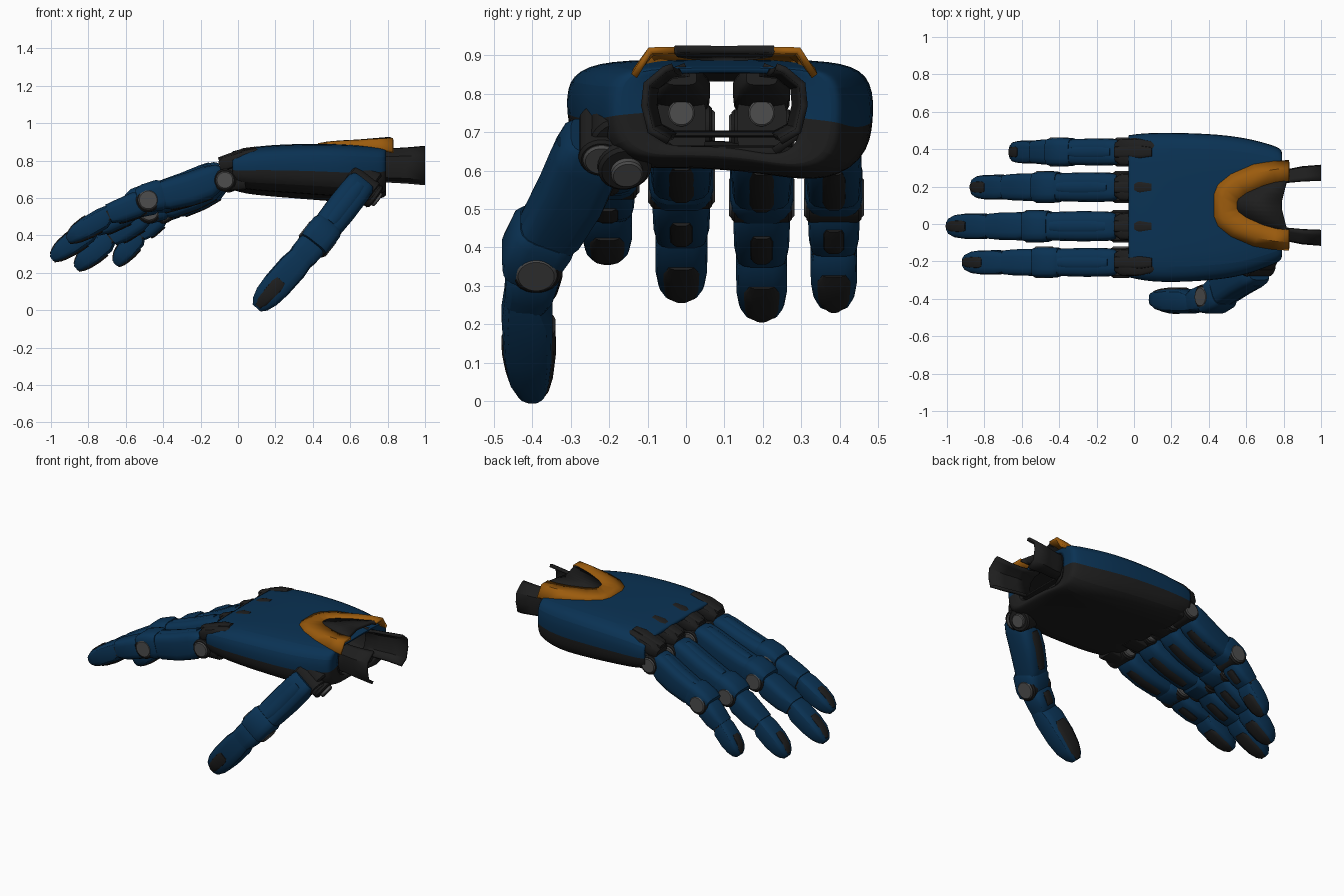
import bpy, bmesh, math
from mathutils import Vector as V

if "Cube" in bpy.data.objects:
    bpy.data.objects.remove(bpy.data.objects["Cube"])


def material(name, rgb):
    m = bpy.data.materials.new(name)
    m.diffuse_color = (*rgb, 1)
    m.use_nodes = True
    m.node_tree.nodes["Principled BSDF"].inputs["Base Color"].default_value = m.diffuse_color
    return m


BLUE = material("blue_armour", (0.003, 0.032, 0.088))
DARK = material("charcoal", (0.013, 0.013, 0.013))
ORANGE = material("orange", (0.33, 0.105, 0.004))
GREY = material("grey_metal", (0.075, 0.075, 0.075))


def loft(name, rings, mats, closed=True, caps=True, rule=None, solid=0, offset=0.0, subsurf=0):
    """Skin a list of equal-length point rings."""
    bm = bmesh.new()
    rows = [[bm.verts.new(p) for p in r] for r in rings]
    n = len(rows[0])
    for a, b in zip(rows, rows[1:]):
        for i in range(n if closed else n - 1):
            j = (i + 1) % n
            f = bm.faces.new((a[i], a[j], b[j], b[i]))
            if rule:
                f.material_index = rule(i)
    if closed and caps:
        bm.faces.new(rows[0])
        bm.faces.new(rows[-1])
    bmesh.ops.recalc_face_normals(bm, faces=bm.faces)
    me = bpy.data.meshes.new(name)
    bm.to_mesh(me)
    bm.free()
    ob = bpy.data.objects.new(name, me)
    bpy.context.collection.objects.link(ob)
    for m in mats:
        me.materials.append(m)
    if subsurf:
        md = ob.modifiers.new("smooth", "SUBSURF")
        md.levels = md.render_levels = subsurf
    if solid:
        md = ob.modifiers.new("thickness", "SOLIDIFY")
        md.thickness, md.offset = solid, offset
        if len(mats) > 1:
            md.material_offset = 1
    return ob


def frame(p0, p1, up):
    d = (p1 - p0).normalized()
    s = d.cross(up).normalized()
    return d, s, s.cross(d)


def seg(name, p0, p1, up, secs, mat, n=16, power=0.5):
    """Rounded-box limb between two points; sections are (t, width, height, rise)."""
    d, s, u = frame(p0, p1, up)
    rings = []
    for t, w, h, o in secs:
        c = p0 + (p1 - p0) * t + u * o
        ring = []
        for k in range(n):
            a = 2 * math.pi * (k + 0.5) / n
            x, y = math.cos(a), math.sin(a)
            ring.append(c + s * math.copysign(abs(x) ** power, x) * w / 2
                        + u * math.copysign(abs(y) ** power, y) * h / 2)
        rings.append(ring)
    return loft(name, rings, [mat])


def cyl(name, c, axis, r, length, mat):
    a = axis.normalized() * length / 2
    up = V((0, 0, 1)) if abs(axis.normalized().z) < 0.9 else V((1, 0, 0))
    e = 0.12 * r / length
    return seg(name, c - a, c + a, up, [(0, 1.75 * r, 1.75 * r, 0), (e, 2 * r, 2 * r, 0),
               (1 - e, 2 * r, 2 * r, 0), (1, 1.75 * r, 1.75 * r, 0)], mat, 24, 1.0)


def plate(secs, t0, t1, wf, rise):
    """Sections of a narrow skin plate that follows a limb's outline."""
    def at(t):
        for a, b in zip(secs, secs[1:]):
            if t <= b[0]:
                k = (t - a[0]) / (b[0] - a[0])
                return [a[i] + (b[i] - a[i]) * k for i in range(4)]
        return secs[-1]
    out = []
    for k in range(7):
        t = t0 + (t1 - t0) * k / 6
        _, w, h, o = at(t)
        f = 0.75 if k in (0, 6) else 1
        out.append((t, w * wf * f, h * 0.97, o + rise))
    return out


def finger(name, K, P, D, T, up, w, h, fat=1.0):
    K, P, D, T = V(K), V(P), V(D), V(T)
    d, s, u = frame(K, P, up)
    L = (P - K).length
    # inner skeleton and joints
    for i, (a, b) in enumerate(((K, P), (P, D), (D, D.lerp(T, 0.6)))):
        seg(f"{name}_core_{i}", a, b, up, [(0, w * .55, h * .5, 0), (1, w * .5, h * .42, 0)], DARK)
    for label, c, r in (("knuckle", K, 0.048), ("middle", P, 0.054)):
        cyl(f"{name}_{label}_hub", c, s, r + 0.012, w * 0.98, DARK)
        cyl(f"{name}_{label}_disc", c, s, r, w * 1.07, GREY)
    cyl(f"{name}_tip_hub", D, s, 0.03, w * 0.76, DARK)
    # first armour segment, with under pad and top ridge
    prox = [(0.02, w * .8, h * .55, .035), (0.07, w * .92, h * .82, .024), (0.2, w * .98, h * 1.0, .01), (0.45, w, h, 0),
            (0.75, w * .95, h * .93, 0), (0.9, w * .88, h * .8, .012)]
    seg(name + "_proximal", K, P, up, prox, BLUE)
    seg(name + "_proximal_ridge", K, P, up, plate(prox, .12, .78, .5, .008), BLUE)
    seg(name + "_proximal_pad", K, P, up, plate(prox, .2, .75, .55, -.009), DARK)
    # cuff over the middle joint
    c = 0.055 / L
    seg(name + "_cuff", K, P, up, [(1 - 1.6 * c, w * .96, h * .86, .01), (1 - 1.2 * c, w * 1.04, h * .98, .01),
        (1 + .3 * c, w * 1.04, h * .9, .012), (1 + c, w * .94, h * .6, .02)], BLUE)
    seg(name + "_cuff_slot", K, P, up, [(1 - .35 * c, w * .6, h * .5, h * .235), (1 + .1 * c, w * .6, h * .5, h * .225)], GREY)
    # second and third armour segments
    mid = [(0.12, w * .78, h * .66, 0), (0.3, w * .93, h * .8, 0), (0.7, w * .9, h * .74, 0), (0.95, w * .82, h * .62, .006)]
    seg(name + "_middle", P, D, up, mid, BLUE)
    seg(name + "_middle_pad", P, D, up, plate(mid, .3, .8, .5, -.01), DARK)
    tip = [(-.08, w * .74, h * .5, .008), (0.12, w * .84, h * .68, 0), (0.5, w * .83, h * .66, 0), (0.75, w * .74, h * .55, 0),
           (0.92, w * .54, h * .36, -.004), (1, w * .3, h * .18, -.006)]
    tip = [(t, a * fat, b * fat, o) for t, a, b, o in tip]
    seg(name + "_tip", D, T, up, tip, BLUE)
    seg(name + "_nail", D, T, up, plate(tip, .4, .97, .6, .007), DARK)
    seg(name + "_tip_pad", D, T, up, plate(tip, .25, .99, .8, -.009), DARK)


# four fingers with knuckle caps and tendons reaching into the palm
Z = V((0, 0, 1))
FINGERS = {
    "index": (-.205, (-.07, .695), (-.48, .59), (-.70, .505), (-.915, .38), .156),
    "middle": (-.012, (-.07, .71), (-.53, .565), (-.78, .435), (-1.0, .28), .163),
    "ring": (.197, (-.06, .70), (-.475, .53), (-.69, .38), (-.87, .228), .16),
    "little": (.385, (-.05, .69), (-.40, .53), (-.53, .40), (-.66, .248), .146),
}
for name, (y, k, p, d, t, w) in FINGERS.items():
    q = [V((a[0], y, a[1])) for a in (k, p, d, t)]
    finger(name + "_finger", *q, Z, w, w * 1.1)
    seg(name + "_knuckle_cap", V((.13, y, .842)), V((-.10, y, .775)), Z,
        [(0, .08, .04, 0), (.15, .12, .07, 0), (.5, .15, .085, .002), (.85, .145, .08, 0), (1, .1, .06, -.01)], DARK)
    seg(name + "_knuckle_ridge", V((.10, y, .856)), V((-.10, y, .793)), Z,
        [(0, .05, .04, 0), (.3, .07, .06, .002), (1, .06, .05, 0)], DARK)
    cyl(name + "_tendon_drum", V((0, y, .75)), V((1, 0, 0)), .035, .1, GREY)
    seg(name + "_knuckle_mount", V((.03, y, .72)), V((-.08, y, .70)), Z, [(0, .13, .16, 0), (1, .12, .13, 0)], DARK)

# thumb, with its ball mount under the wrist side of the palm
finger("thumb", (.66, -.22, .68), (.425, -.39, .38), (.32, -.415, .26), (.10, -.405, .012), V((0, -1, 0)), .17, .175, 1.12)
cyl("thumb_ball", V((.68, -.165, .70)), V((.8, 0, -.6)), .085, .12, DARK)
cyl("thumb_pivot", V((.685, -.165, .64)), V((.8, .1, -.6)), .07, .13, DARK)
cyl("thumb_pivot_disc", V((.69, -.16, .632)), V((.8, .1, -.6)), .042, .15, GREY)

# hollow palm: blue back, charcoal underside, open at both ends
PROFILE = [(0, .52), (.0, .85), (.08, 1.0), (.3, 1.02), (.7, 1.02), (.92, 1.0), (1, .85), (1, .45),
           (.98, .12), (.84, -.02), (.62, .08), (.35, .12), (.14, .1), (.02, .25)]
SECTIONS = [(-.03, -.285, .475, .845, .64), (.03, -.30, .485, .86, .62), (.15, -.315, .49, .878, .605), (.4, -.305, .485, .886, .585),
            (.58, -.28, .465, .882, .57), (.70, -.235, .435, .874, .575), (.775, -.205, .41, .868, .595),
            (.797, -.18, .39, .864, .61), (.785, -.10, .30, .85, .64)]
palm = [[(x, a + (b - a) * u, lo + (hi - lo) * v) for u, v in PROFILE] for x, a, b, hi, lo in SECTIONS]
loft("palm_shell", palm, [BLUE, DARK, DARK], caps=False, rule=lambda i: 0 if i < 7 else 1,
     solid=.018, offset=-1, subsurf=2)

# raised orange horseshoe on the back of the wrist
OUTER = [(.83, .335), (.74, .33), (.64, .315), (.52, .265), (.45, .21), (.43, .16)]
INNER = [(.83, .23), (.76, .225), (.69, .205), (.60, .165), (.56, .135), (.55, .115)]


def both(pts):
    return pts + [(x, .2 - y) for x, y in reversed(pts)]


def rise(x):
    return .893 + .02 * (x - .43) / .4


outer, inner = both(OUTER), both(INNER)
rows = [[(x, y, .884 - .038 * max(0, x - .6) / .23) for x, y in outer],
        [(a[0] * .6 + b[0] * .4, a[1] * .6 + b[1] * .4, rise(a[0])) for a, b in zip(outer, inner)],
        [(x, y, rise(x)) for x, y in inner]]
loft("wrist_horseshoe", rows, [ORANGE], closed=False, solid=.018)

# charcoal panel inside the horseshoe with a concave rear edge
centre = [(.815 - .03 * (1 - abs(i - 5.5) / 5.5), .225 - .25 * i / 11) for i in range(12)]
loft("wrist_panel", [[(x, y, rise(x) - .004) for x, y in inner],
                     [(x, y, rise(x) + .004) for x, y in centre]], [DARK], closed=False, solid=.02)

# two curved wrist shells and the cross bars between them
SHELL = [(.10, .862), (.15, .855), (.195, .82), (.2, .77), (.185, .71), (.14, .685)]
for side, sgn in (("left", 1), ("right", -1)):
    rings = []
    for x, k, m in ((.72, .92, .9), (.82, .92, .95), (.9, 1.0, 1.0), (1.0, 1.04, 1.1)):
        rings.append([(x, .1 + sgn * (y * k + (.03 if i == 0 and x > .8 else 0)), .775 + (z - .775) * m)
                      for i, (y, z) in enumerate(SHELL)])
    loft(side + "_wrist_shell", rings, [DARK], closed=False, solid=.018)
    # frame around the opening
    edge = [(.10, .87), (.19, .835), (.205, .75), (.185, .69), (.13, .65)]
    loft(side + "_wrist_frame", [[(x, .1 + sgn * y, z) for y, z in edge] for x in (.73, .785)],
         [DARK], closed=False, solid=.022)
for name, z, r in (("lower_wrist_bar", .648, .034), ("upper_wrist_bar", .695, .018)):
    seg(name, V((.76, -.06, z)), V((.76, .25, z)), Z, [(0, .05, r, 0), (1, .05, r, 0)], DARK)

# shade smoothly while keeping hard armour edges
bpy.ops.object.select_all(action='SELECT')
bpy.context.view_layer.objects.active = bpy.data.objects["palm_shell"]
bpy.ops.object.shade_smooth_by_angle(angle=math.radians(32))
